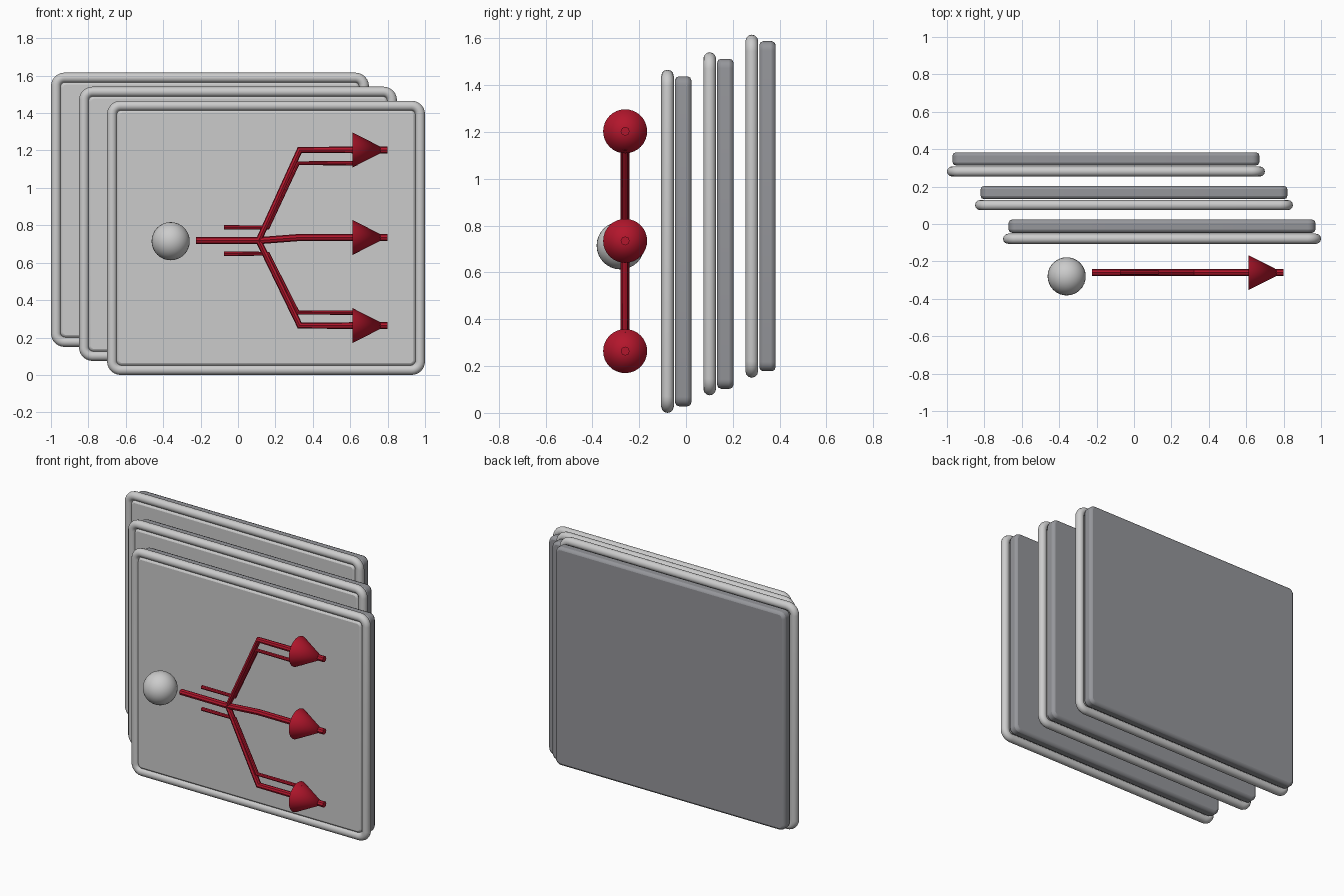
import bpy, bmesh
from math import sin, cos, pi, radians

if "Cube" in bpy.data.objects:
    bpy.data.objects.remove(bpy.data.objects["Cube"])


def material(name, r, g, b):
    m = bpy.data.materials.new(name)
    m.diffuse_color = (r, g, b, 1)
    m.use_nodes = True
    m.node_tree.nodes["Principled BSDF"].inputs["Base Color"].default_value = m.diffuse_color
    return m


red = material("red", 0.45, 0.008, 0.025)
light = material("light_grey", 0.8, 0.81, 0.82)
dark = material("dark_grey", 0.3, 0.305, 0.325)


def smooth(ob, angle=35):
    bpy.ops.object.select_all(action='DESELECT')
    ob.select_set(True)
    bpy.context.view_layer.objects.active = ob
    bpy.ops.object.shade_smooth_by_angle(angle=radians(angle))


def tube(name, pts, radius, mat, cyclic=False, res=2):
    """Round tube swept along a polyline, turned into a mesh."""
    cu = bpy.data.curves.new(name, 'CURVE')
    cu.dimensions = '3D'
    cu.bevel_depth = radius
    cu.bevel_resolution = res
    cu.use_fill_caps = True
    sp = cu.splines.new('POLY')
    sp.points.add(len(pts) - 1)
    for p, co in zip(sp.points, pts):
        p.co = (*co, 1)
    sp.use_cyclic_u = cyclic
    ob = bpy.data.objects.new(name, cu)
    bpy.context.collection.objects.link(ob)
    bpy.ops.object.select_all(action='DESELECT')
    ob.select_set(True)
    bpy.context.view_layer.objects.active = ob
    bpy.ops.object.convert(target='MESH')
    ob = bpy.context.object
    ob.data.materials.append(mat)
    smooth(ob)


def rounded_rect(cx, y, cz, hx, hz, r, n=6):
    pts = []
    for k, (sx, sz) in enumerate([(1, 1), (-1, 1), (-1, -1), (1, -1)]):
        for i in range(n + 1):
            a = (k + i / n) * pi / 2
            pts.append((cx + sx * (hx - r) + r * cos(a), y,
                        cz + sz * (hz - r) + r * sin(a)))
    return pts


def slab(name, cx, y, cz, hx, hz, depth, corner, bevel, mat):
    """Rounded-corner plate with softened rims."""
    bm = bmesh.new()
    ring = [bm.verts.new((x, y - depth / 2, z))
            for x, _, z in rounded_rect(cx, y, cz, hx, hz, corner)]
    face = bm.faces.new(ring)
    ext = bmesh.ops.extrude_face_region(bm, geom=[face])
    bmesh.ops.translate(bm, vec=(0, depth, 0),
                        verts=[v for v in ext['geom'] if isinstance(v, bmesh.types.BMVert)])
    bmesh.ops.recalc_face_normals(bm, faces=bm.faces)
    me = bpy.data.meshes.new(name)
    bm.to_mesh(me)
    bm.free()
    me.materials.append(mat)
    ob = bpy.data.objects.new(name, me)
    bpy.context.collection.objects.link(ob)
    bev = ob.modifiers.new("rim", 'BEVEL')
    bev.width = bevel
    bev.segments = 2
    bev.limit_method = 'ANGLE'
    bev.angle_limit = radians(50)
    smooth(ob, 30)


# three stacked panels: dark backing plate, light pane, tubular frame
for i in range(3):
    cx, dy, cz = 0.15 - 0.15 * i, 0.18 * i, 0.733 + 0.075 * i
    slab(f"panel_backing_{i + 1}", cx, -0.012 + dy, cz, 0.82, 0.705, 0.07, 0.04, 0.017, dark)
    slab(f"panel_pane_{i + 1}", cx, -0.079 + dy, cz, 0.80, 0.683, 0.042, 0.03, 0.014, light)
    tube(f"panel_frame_{i + 1}",
         rounded_rect(cx, -0.079 + dy, cz, 0.823, 0.706, 0.045),
         0.027, light, cyclic=True, res=4)

# ball at the start of the branching arrow
bpy.ops.mesh.primitive_uv_sphere_add(segments=32, ring_count=16, radius=0.102,
                                     location=(-0.36, -0.28, 0.715))
ball = bpy.context.object
ball.name = "ball"
ball.data.materials.append(light)
smooth(ball)

# branching arrow: one stem per head, all sharing the same start
Y = -0.26
for name, z in (("upper", 1.203), ("middle", 0.735), ("lower", 0.264)):
    tube(f"{name}_arrow_stem",
         [(-0.225, Y, 0.718), (0.11, Y, 0.718), (0.33, Y, z), (0.80, Y, z)], 0.019, red)
    bpy.ops.mesh.primitive_cone_add(vertices=32, radius1=0.094, radius2=0.0, depth=0.185,
                                    location=(0.7035, Y, z), rotation=(0, pi / 2, 0))
    head = bpy.context.object
    head.name = f"{name}_arrow_head"
    head.data.materials.append(red)
    smooth(head)

# thin secondary lines that run beside the outer branches
for name, z0, z1 in (("upper", 0.789, 1.132), ("lower", 0.648, 0.333)):
    tube(f"{name}_side_line",
         [(-0.075, Y, z0), (0.16, Y, z0), (0.32, Y, z1), (0.64, Y, z1)], 0.012, red)
